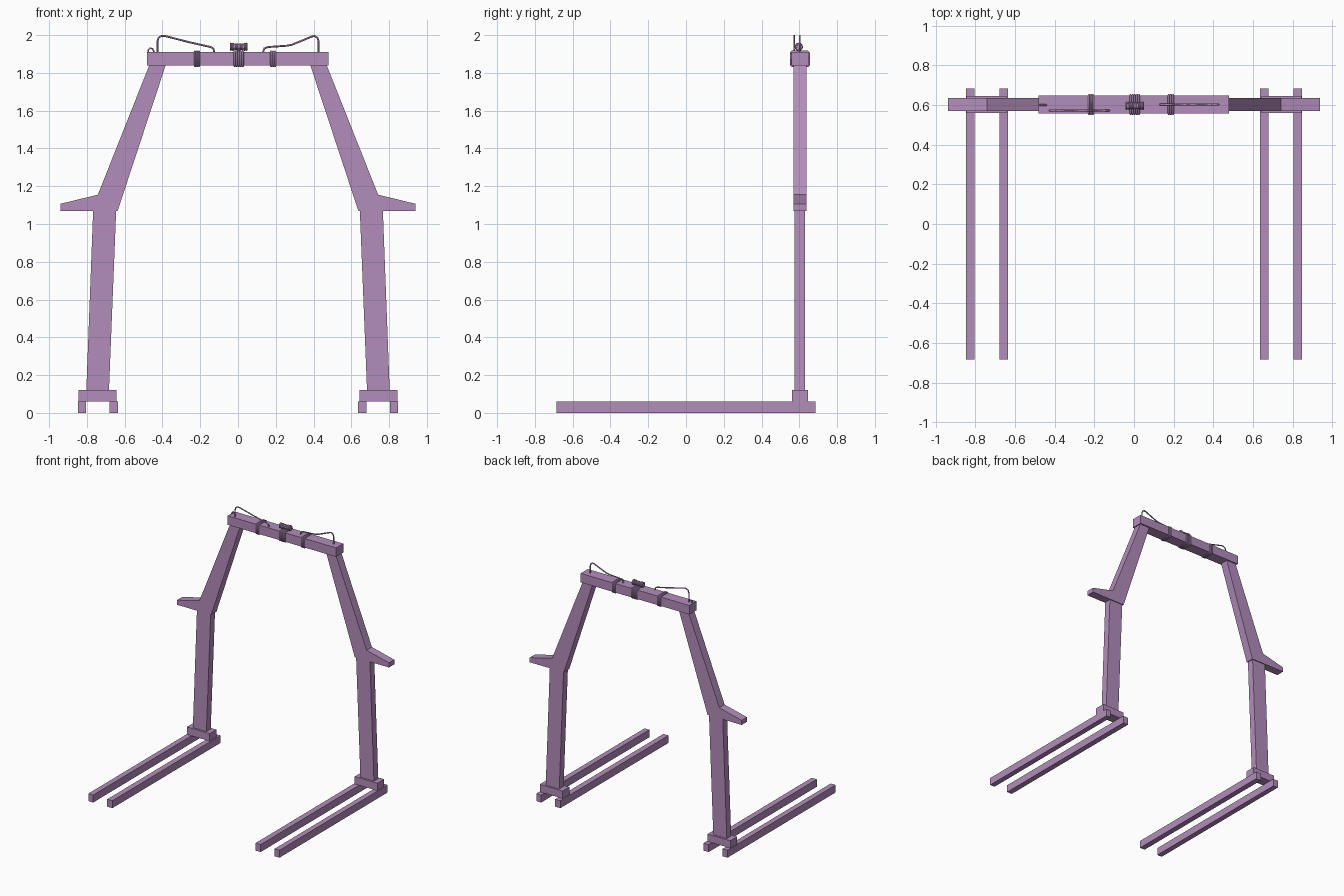
import bpy, bmesh
from mathutils import Vector

if "Cube" in bpy.data.objects:
    bpy.data.objects.remove(bpy.data.objects["Cube"])

mat = bpy.data.materials.new("purple_paint")
mat.diffuse_color = (0.45, 0.27, 0.5, 1)
mat.use_nodes = True
mat.node_tree.nodes["Principled BSDF"].inputs["Base Color"].default_value = mat.diffuse_color
YC = 0.602


def prism(name, profile, y0, y1):
    """Extrude an x/z profile from y0 to y1."""
    bm = bmesh.new()
    face = bm.faces.new([bm.verts.new((x, y0, z)) for x, z in profile])
    ext = bmesh.ops.extrude_face_region(bm, geom=[face])
    verts = [v for v in ext["geom"] if isinstance(v, bmesh.types.BMVert)]
    bmesh.ops.translate(bm, verts=verts, vec=(0, y1 - y0, 0))
    bmesh.ops.recalc_face_normals(bm, faces=bm.faces)
    me = bpy.data.meshes.new(name)
    bm.to_mesh(me)
    bm.free()
    me.materials.append(mat)
    ob = bpy.data.objects.new(name, me)
    bpy.context.collection.objects.link(ob)
    return ob


def box(name, x0, x1, y0, y1, z0, z1):
    return prism(name, [(x0, z0), (x1, z0), (x1, z1), (x0, z1)], y0, y1)


def mirrored(ob):
    ob.modifiers.new("mirror", 'MIRROR').use_axis[0] = True


def tube(name, paths, radius, cyclic=False):
    """Round rope or wire along one or more point paths."""
    cu = bpy.data.curves.new(name, 'CURVE')
    cu.dimensions = '3D'
    cu.bevel_depth = radius
    cu.bevel_resolution = 1
    cu.use_fill_caps = True
    for pts in paths:
        sp = cu.splines.new('POLY')
        sp.points.add(len(pts) - 1)
        for p, co in zip(sp.points, pts):
            p.co = (*co, 1)
        sp.use_cyclic_u = cyclic
        sp.use_smooth = True
    cu.materials.append(mat)
    ob = bpy.data.objects.new(name, cu)
    bpy.context.collection.objects.link(ob)


# Floor rails, foot blocks and legs, mirrored left to right
mirrored(box("inner_rail", 0.635, 0.68, -0.685, 0.685, 0, 0.06))
mirrored(box("outer_rail", 0.805, 0.848, -0.685, 0.685, 0, 0.06))
mirrored(box("foot_block", 0.643, 0.845, 0.56, 0.645, 0.06, 0.12))
mirrored(prism("lower_leg", [(0.683, 0.12), (0.803, 0.12), (0.767, 1.07), (0.645, 1.07)], 0.575, 0.63))
mirrored(prism("upper_leg_with_bracket", [(0.637, 1.07), (0.94, 1.07), (0.94, 1.107),
                                          (0.742, 1.155), (0.47, 1.84), (0.383, 1.84)], 0.57, 0.637))

# Top beam
box("top_beam", -0.483, 0.48, 0.558, 0.648, 1.838, 1.91)

# Rope wraps around the beam
r = 0.0055
y0, y1, z0, z1, c = 0.555, 0.651, 1.835, 1.913, 0.006
section = [(y0 + c, z0), (y1 - c, z0), (y1, z0 + c), (y1, z1 - c),
           (y1 - c, z1), (y0 + c, z1), (y0, z1 - c), (y0, z0 + c)]
for name, cx, n in (("left_wrap", -0.217, 3), ("middle_wrap", 0.004, 5), ("right_wrap", 0.186, 3)):
    xs = [cx + (i - (n - 1) / 2) * 0.0105 for i in range(n)]
    tube(name, [[(x, y, z) for y, z in section] for x in xs], r, True)

# Small spool of rope lying on the beam
bpy.ops.mesh.primitive_cylinder_add(vertices=12, radius=0.014, depth=0.09,
                                    location=(0.004, 0.595, 1.938), rotation=(0, 1.5708, 0))
spool = bpy.context.object
spool.name = "spool_core"
spool.data.materials.append(mat)
for i in range(8):
    x = 0.004 + (i - 3.5) * 0.012
    bpy.ops.mesh.primitive_torus_add(major_segments=14, minor_segments=6, minor_radius=0.006,
                                     major_radius=0.016 if i in (0, 1, 6, 7) else 0.013,
                                     location=(x, 0.597, 1.938), rotation=(0, 1.5708, 0))
    ring = bpy.context.object
    ring.name = "spool_ring"
    ring.data.materials.append(mat)
    bpy.ops.object.shade_smooth_by_angle()
tube("spool_tie", [[(0.004, 0.597, 1.905), (0.004, 0.597, 1.94)]], 0.008)

# Loose wires arching over the beam
def wire(name, pts, y):
    tube(name, [[(x, y, z) for x, z in pts]], 0.005)

wire("left_wire", [(-0.427, 1.905), (-0.427, 1.965), (-0.42, 1.987), (-0.405, 1.996), (-0.385, 1.995),
                   (-0.26, 1.963), (-0.145, 1.937), (-0.13, 1.928), (-0.125, 1.905)], 0.573)
wire("left_small_loop", [(-0.475, 1.905), (-0.474, 1.922), (-0.464, 1.931), (-0.452, 1.927),
                         (-0.442, 1.905)], 0.6)
wire("right_wire", [(0.427, 1.905), (0.427, 1.965), (0.421, 1.985), (0.405, 1.996), (0.385, 1.99),
                    (0.285, 1.949), (0.26, 1.944), (0.16, 1.937), (0.14, 1.93), (0.131, 1.905)], 0.603)
